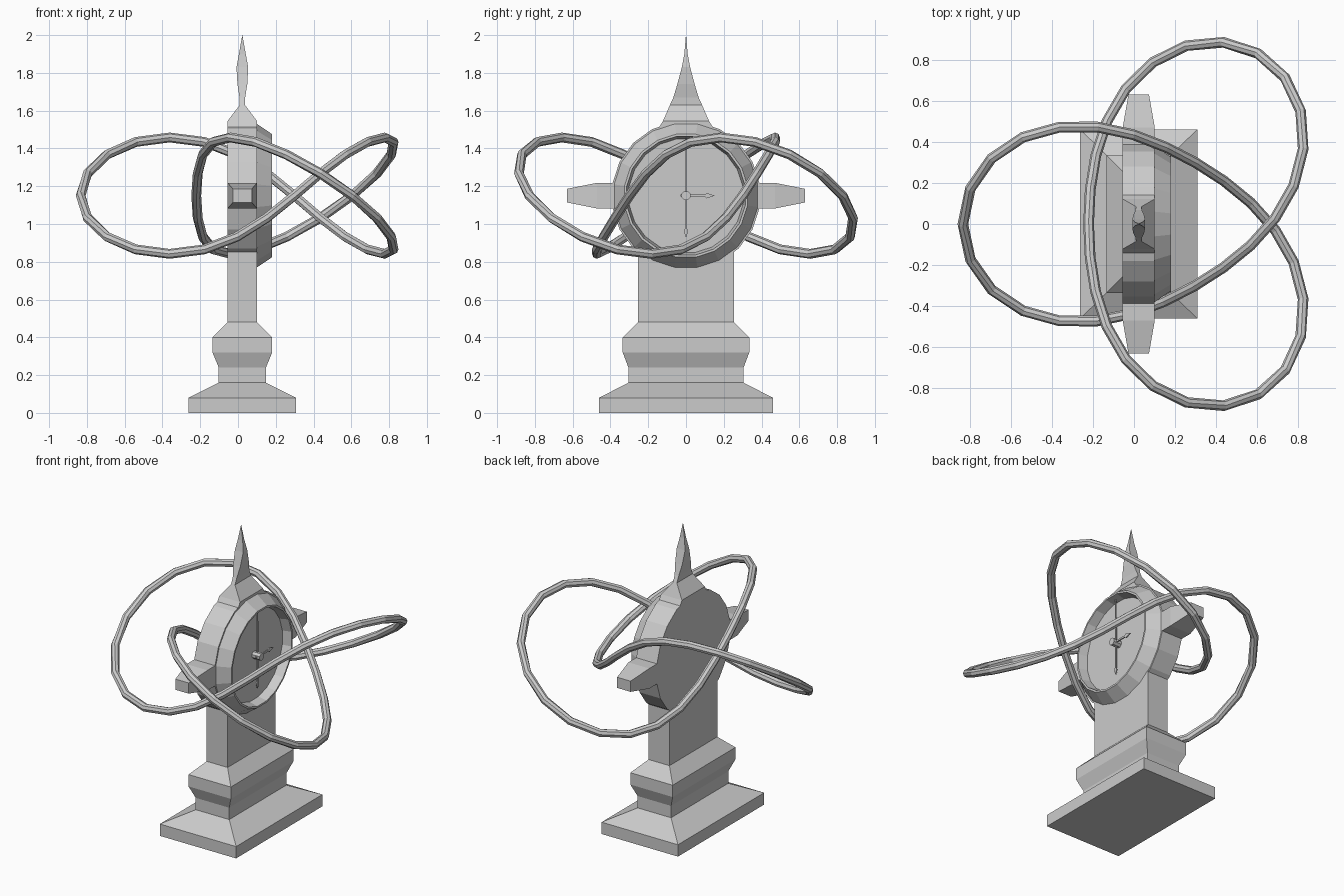
import bpy, bmesh
from math import sin, cos, pi
from mathutils import Vector

if "Cube" in bpy.data.objects:
    bpy.data.objects.remove(bpy.data.objects["Cube"])

CX, CZ = 0.023, 1.15   # clock centre line


def loft(name, rings, closed=False):
    """Skin equal-length rings of points; cap the ends unless closed into a loop."""
    bm = bmesh.new()
    vs = [[bm.verts.new(p) for p in r] for r in rings]
    n, m = len(vs[0]), len(vs)
    for i in range(m if closed else m - 1):
        a, b = vs[i], vs[(i + 1) % m]
        for j in range(n):
            k = (j + 1) % n
            bm.faces.new((a[j], a[k], b[k], b[j]))
    if not closed:
        bm.faces.new(vs[0][::-1])
        bm.faces.new(vs[-1])
    bmesh.ops.remove_doubles(bm, verts=bm.verts, dist=1e-5)
    bmesh.ops.recalc_face_normals(bm, faces=bm.faces)
    me = bpy.data.meshes.new(name)
    bm.to_mesh(me)
    bm.free()
    ob = bpy.data.objects.new(name, me)
    bpy.context.collection.objects.link(ob)
    return ob


SQ = [(-1, -1), (1, -1), (1, 1), (-1, 1)]


def tower(name, prof):
    """Rectangular sections (z, half x, half y) stacked along z."""
    return loft(name, [[(CX + hx * a, hy * b, z) for a, b in SQ] for z, hx, hy in prof])


def lathe_x(name, prof, n=20):
    """Profile (x, radius) turned around the clock axis."""
    return loft(name, [[(x, r * cos(2 * pi * (j + .5) / n), CZ + r * sin(2 * pi * (j + .5) / n))
                        for j in range(n)] for x, r in prof])


# stepped pedestal and neck
tower("pedestal", [(0, .285, .46), (.08, .285, .46), (.16, .125, .305), (.24, .125, .305),
                   (.32, .158, .335), (.40, .158, .335), (.48, .078, .255), (.87, .078, .255)])

# clock case, bezel with recessed dial, hub
lathe_x("clock_case", [(-.055, .395), (.10, .395)])
lathe_x("bezel", [(.09, .385), (.10, .385), (.18, .33), (.18, .318), (.12, .305)])
lathe_x("hub", [(.11, .025), (.178, .025)], 8)

# concave spire
tower("spire", [(1.50, .078, .15), (1.545, .078, .122), (1.63, .014, .085), (1.67, .015, .067),
                (1.74, .026, .046), (1.83, .031, .022), (1.90, .018, .009), (2.0, .0004, .0004)])

# side arms, mirrored
for side, s in (("left", -1), ("right", 1)):
    prof = [(.36, .078, .068), (.47, .078, .068), (.63, .05, .036)]
    loft("arm_" + side, [[(CX + hx * a, s * y, CZ + hz * b) for a, b in SQ] for y, hx, hz in prof])


# clock hands: sections (distance from hub, half width)
def hand(name, prof, ang, x):
    d, w = Vector((0, sin(ang), cos(ang))), Vector((0, cos(ang), -sin(ang)))
    c = Vector((x, 0, CZ))
    loft(name, [[c + d * t + w * (h * a) + Vector((.004 * b, 0, 0)) for a, b in SQ]
                for t, h in prof])


hand("minute_hand", [(-.22, .001), (-.19, .011), (-.17, .004), (.06, .004), (.10, .005), (.315, .002)], 0, .145)
hand("hour_hand", [(-.03, .005), (.10, .006), (.11, .014), (.15, .001)], pi / 2, .155)


# interlaced three-lobed ring
def knot(t):
    a, b, c = .652, .246, .06
    return Vector((.125 - a * cos(2 * t) - b * cos(t) - c * cos(5 * t),
                   a * sin(2 * t) - b * sin(t) + c * sin(5 * t),
                   CZ + .308 * sin(3 * t)))


N, rings = 48, []
for i in range(N):
    t = 2 * pi * i / N
    p = knot(t)
    tan = (knot(t + .01) - knot(t - .01)).normalized()
    u = tan.cross(Vector((0, 0, 1))).normalized()
    v = u.cross(tan)
    rings.append([p + .026 * (u * cos(pi * j / 4) + v * sin(pi * j / 4)) for j in range(8)])
loft("knot_ring", rings, closed=True)
